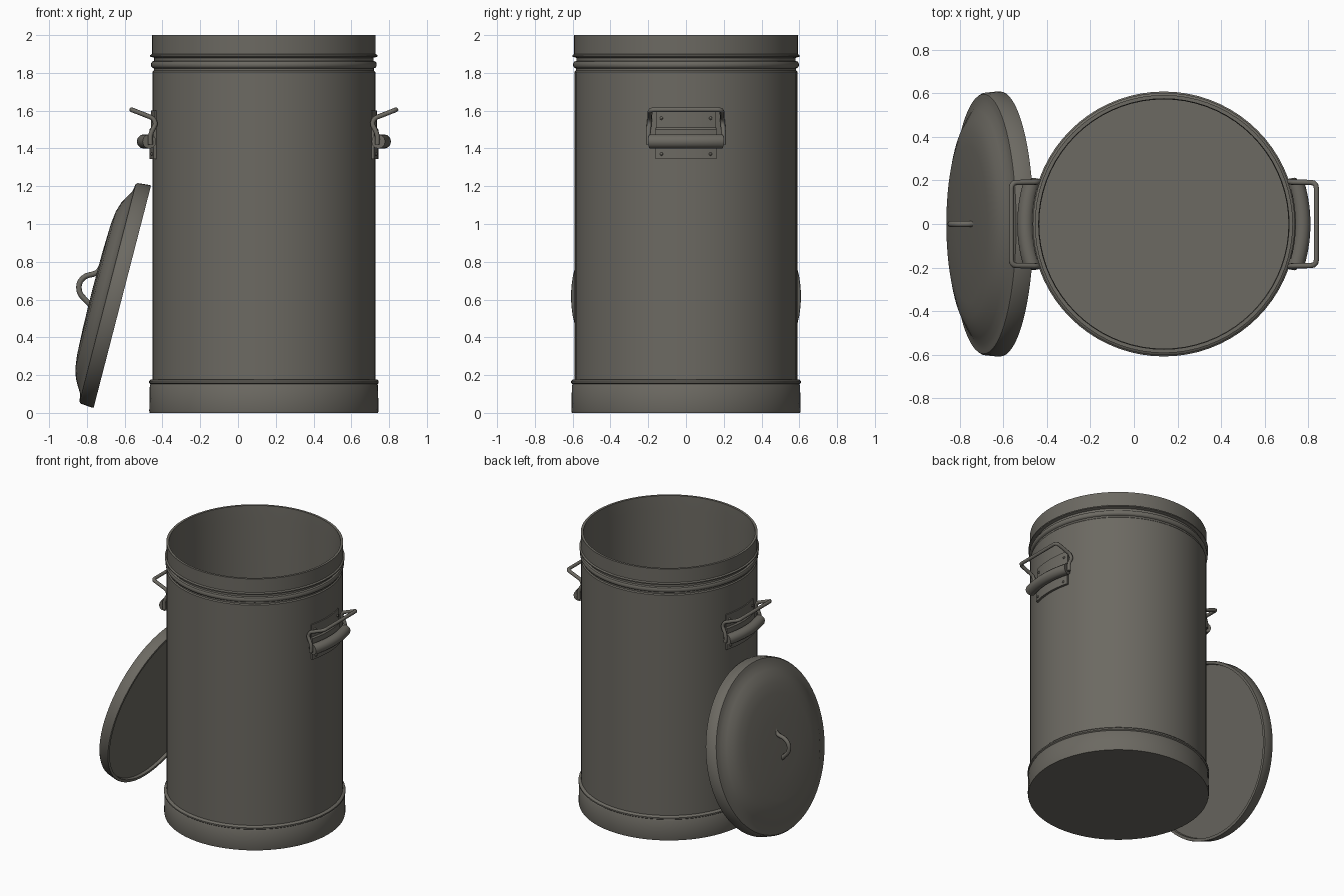
import bpy, bmesh, math
from mathutils import Matrix, Vector

if "Cube" in bpy.data.objects:
    bpy.data.objects.remove(bpy.data.objects["Cube"], do_unlink=True)

CX = 0.137      # can axis
WALL = 0.59     # can wall radius

steel = bpy.data.materials.new("dull_steel")
steel.use_nodes = True
COLOR = (0.15, 0.142, 0.122, 1)
steel.diffuse_color = COLOR
steel.node_tree.nodes["Principled BSDF"].inputs["Base Color"].default_value = COLOR


def finish(bm, name, matrix=Matrix(), angle=35):
    bmesh.ops.remove_doubles(bm, verts=bm.verts, dist=1e-5)
    bmesh.ops.recalc_face_normals(bm, faces=bm.faces)
    me = bpy.data.meshes.new(name)
    bm.to_mesh(me)
    bm.free()
    me.materials.append(steel)
    ob = bpy.data.objects.new(name, me)
    ob.matrix_world = matrix
    bpy.context.collection.objects.link(ob)
    bpy.ops.object.select_all(action='DESELECT')
    ob.select_set(True)
    bpy.context.view_layer.objects.active = ob
    bpy.ops.object.shade_smooth_by_angle(angle=math.radians(angle))
    return ob


def lathe(name, profile, matrix, sweep=math.tau, start=0.0, steps=72, closed=False):
    """Spin an (r, z) profile about the local z axis."""
    bm = bmesh.new()
    turn = Matrix.Rotation(start, 3, 'Z')
    vs = [bm.verts.new(turn @ Vector((r, 0, z))) for r, z in profile]
    es = [bm.edges.new(p) for p in zip(vs, vs[1:])]
    if closed:
        es.append(bm.edges.new((vs[-1], vs[0])))
    bmesh.ops.spin(bm, geom=vs + es, cent=(0, 0, 0), axis=(0, 0, 1),
                   angle=sweep, steps=steps)
    bmesh.ops.remove_doubles(bm, verts=bm.verts, dist=1e-5)
    if sweep < math.tau:
        bmesh.ops.holes_fill(bm, edges=[e for e in bm.edges if e.is_boundary], sides=0)
    return finish(bm, name, matrix)


def rod(name, points, radius, matrix=Matrix()):
    """Round bent wire through points, with softened corners."""
    pts = [Vector(p) for p in points]
    path = [pts[0]]
    for a, b, c in zip(pts, pts[1:], pts[2:]):
        d = min(0.025, (a - b).length * 0.45, (c - b).length * 0.45)
        p, q = b + (a - b).normalized() * d, b + (c - b).normalized() * d
        path += [p.lerp(b, t).lerp(b.lerp(q, t), t) for t in (0, 0.33, 0.67, 1)]
    path.append(pts[-1])
    cu = bpy.data.curves.new(name, 'CURVE')
    cu.dimensions = '3D'
    cu.bevel_depth = radius
    cu.bevel_resolution = 2
    cu.use_fill_caps = True
    sp = cu.splines.new('POLY')
    sp.points.add(len(path) - 1)
    for point, co in zip(sp.points, path):
        point.co = (*co, 1)
    tmp = bpy.data.objects.new(name + "_curve", cu)
    me = bpy.data.meshes.new_from_object(tmp)
    bm = bmesh.new()
    bm.from_mesh(me)
    bpy.data.objects.remove(tmp)
    bpy.data.curves.remove(cu)
    bpy.data.meshes.remove(me)
    return finish(bm, name, matrix, 50)


def disc(r, z, count=12):
    return [(r * math.cos(math.tau * i / count),
             z + r * math.sin(math.tau * i / count)) for i in range(count)]


# Can: outer wall with base band, beads and rim, then the inner wall and floor
can_at = Matrix.Translation((CX, 0, 0))
lathe("can_body", [
    (0, 0), (0.604, 0), (0.607, 0.01), (0.604, 0.145),
    (0.6, 0.152), (0.608, 0.158), (0.608, 0.168), (0.6, 0.176), (WALL, 0.178),
    (WALL, 1.805), (0.583, 1.812), (0.583, 1.824),
    (0.592, 1.828), (0.597, 1.836), (0.597, 1.85), (0.592, 1.859),
    (0.581, 1.864), (0.581, 1.88), (0.602, 1.886), (0.602, 1.894), (0.592, 1.9),
    (0.592, 2.0), (0.575, 2.0), (0.572, 1.9), (0.572, 0.03), (0, 0.03)], can_at)

# Side handles: curved mounting plate, padded grip and hinged wire bail
for side, angle in (("left", 0), ("right", math.pi)):
    at = can_at @ Matrix.Rotation(angle, 4, 'Z')
    half = math.asin(0.16 / 0.6)
    lathe(side + "_handle_plate",
          [(0.58, 1.345), (0.606, 1.345), (0.606, 1.5), (0.598, 1.51),
           (0.598, 1.6), (0.58, 1.6)], at, 2 * half, -half, 12, True)
    grip = math.asin(0.19 / 0.635)
    lathe(side + "_handle_grip", [(0.635 + r, z) for r, z in disc(0.038, 1.437)],
          at, 2 * grip, -grip, 14, True)
    arm = [(0.6, 0.2, 1.42), (0.602, 0.2, 1.475), (0.572, 0.195, 1.53),
           (0.585, 0.192, 1.56), (0.7, 0.19, 1.605)]
    rod(side + "_handle_bail",
        arm + [(x, -y, z) for x, y, z in reversed(arm)], 0.0125, at)
    for y in (0.13, -0.13):
        for z in (1.37, 1.56):
            x = math.sqrt((0.606 if z < 1.5 else 0.598) ** 2 - y * y)
            bm = bmesh.new()
            bmesh.ops.create_uvsphere(bm, u_segments=8, v_segments=6, radius=0.009)
            finish(bm, side + "_handle_rivet", at @ Matrix.Translation((x, y, z)))

# Lid: leans on the can, local z points out through the dome
out = Vector((-0.968, 0, 0.25)).normalized()
up = Vector((0.25, 0, 0.968)).normalized()
lid_at = Matrix((up, out.cross(up), out)).transposed().to_4x4()
lid_at.translation = (-0.6125, 0, 0.615)
lathe("lid", [
    (0, 0.02), (0.585, 0.02), (0.588, 0), (0.607, 0), (0.609, 0.008),
    (0.603, 0.07), (0.596, 0.08), (0.58, 0.083), (0.553, 0.088),
    (0.52, 0.108), (0.48, 0.13), (0.43, 0.146), (0.36, 0.155),
    (0.2, 0.161), (0, 0.163)], lid_at)

# Lid handle: bent wire loop
rod("lid_handle", [(-0.715, 0, 0.79), (-0.742, 0, 0.74), (-0.81, 0, 0.725),
                   (-0.842, 0, 0.69), (-0.842, 0, 0.635), (-0.805, 0, 0.595),
                   (-0.775, 0, 0.565)], 0.0145)
